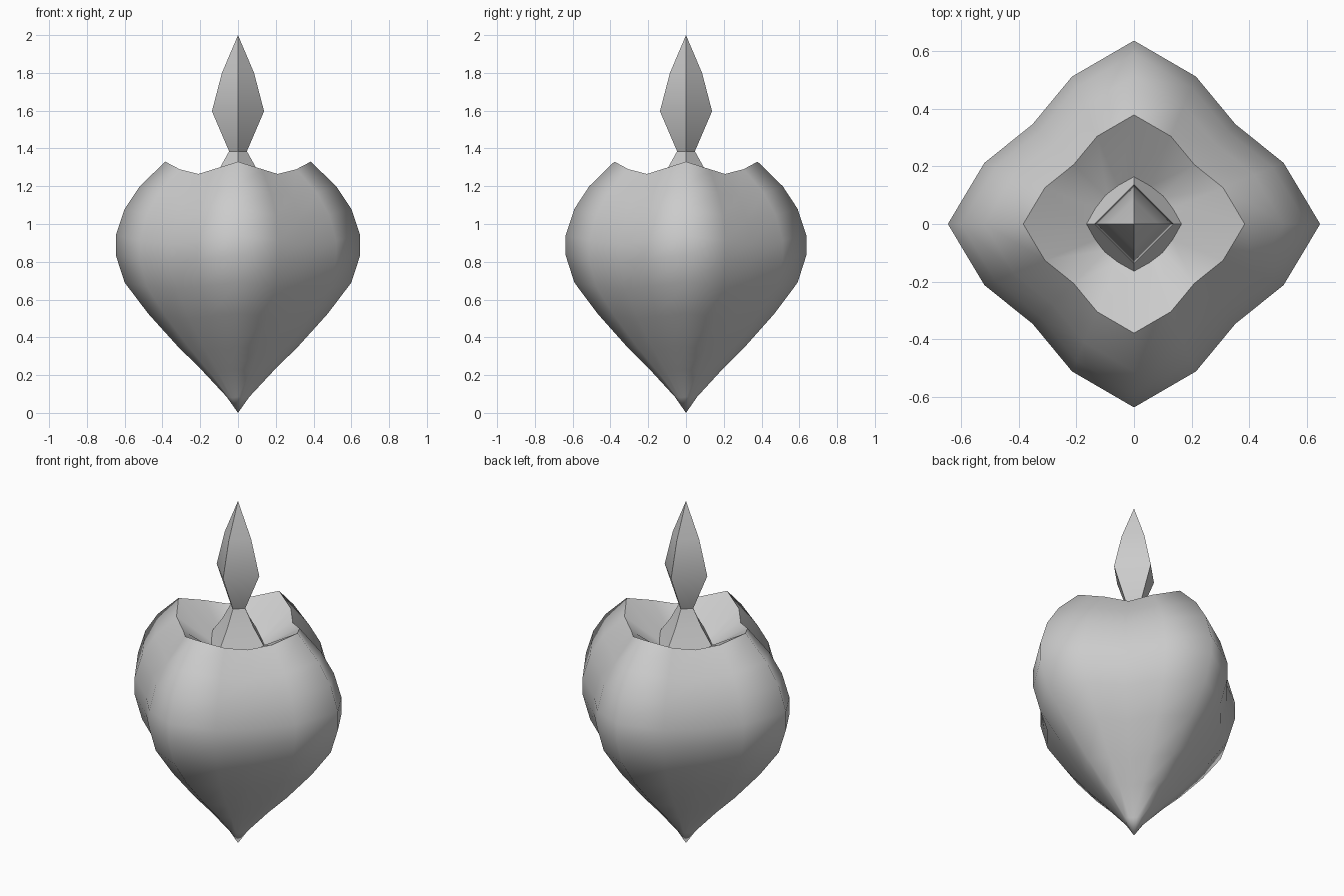
import bpy, bmesh
from math import cos, sin, pi, radians

if "Cube" in bpy.data.objects:
    bpy.data.objects.remove(bpy.data.objects["Cube"])


def loft(name, profile, sides, radius_mod, height_mod, angle, y_scale=1.0):
    """Revolve (radius, z) points; zero radius makes a pole."""
    bm = bmesh.new()
    rings = []
    for r, z in profile:
        if r == 0:
            rings.append([bm.verts.new((0, 0, z))] * sides)
            continue
        ring = []
        for i in range(sides):
            k, h = radius_mod[i % len(radius_mod)], height_mod[i % len(height_mod)]
            a = 2 * pi * i / sides
            ring.append(bm.verts.new((r * k * cos(a), r * k * sin(a) * y_scale, z * h)))
        rings.append(ring)
    for lo, hi in zip(rings, rings[1:]):
        for i in range(sides):
            j = (i + 1) % sides
            quad = list(dict.fromkeys((lo[i], lo[j], hi[j], hi[i])))
            if len(quad) > 2:
                bm.faces.new(quad)
    bmesh.ops.recalc_face_normals(bm, faces=bm.faces[:])
    mesh = bpy.data.meshes.new(name)
    bm.to_mesh(mesh)
    bm.free()
    ob = bpy.data.objects.new(name, mesh)
    bpy.context.collection.objects.link(ob)
    bpy.ops.object.select_all(action='DESELECT')
    ob.select_set(True)
    bpy.context.view_layer.objects.active = ob
    bpy.ops.object.shade_smooth_by_angle(angle=radians(angle))
    return ob


# Four-lobed bulb: ridges on the axes, grooves on the diagonals, dished top
bulb = [(0, 0), (0.06, 0.085), (0.195, 0.23), (0.317, 0.35), (0.475, 0.525),
        (0.6, 0.69), (0.647, 0.835), (0.647, 0.94), (0.6, 1.08), (0.52, 1.2),
        (0.385, 1.33), (0.165, 1.2), (0, 1.1)]
loft("bulb", bulb, 16, (1, 0.87, 0.77, 0.87), (1, 0.97, 0.951, 0.97), 75, 0.985)

# Four-sided flared stem and pointed spike
spike = [(0, 1.1), (0.22, 1.12), (0.165, 1.2), (0.1, 1.29), (0.047, 1.385),
         (0.138, 1.597), (0.085, 1.8), (0, 2.0)]
loft("stem_spike", spike, 4, (1,), (1,), 30)
